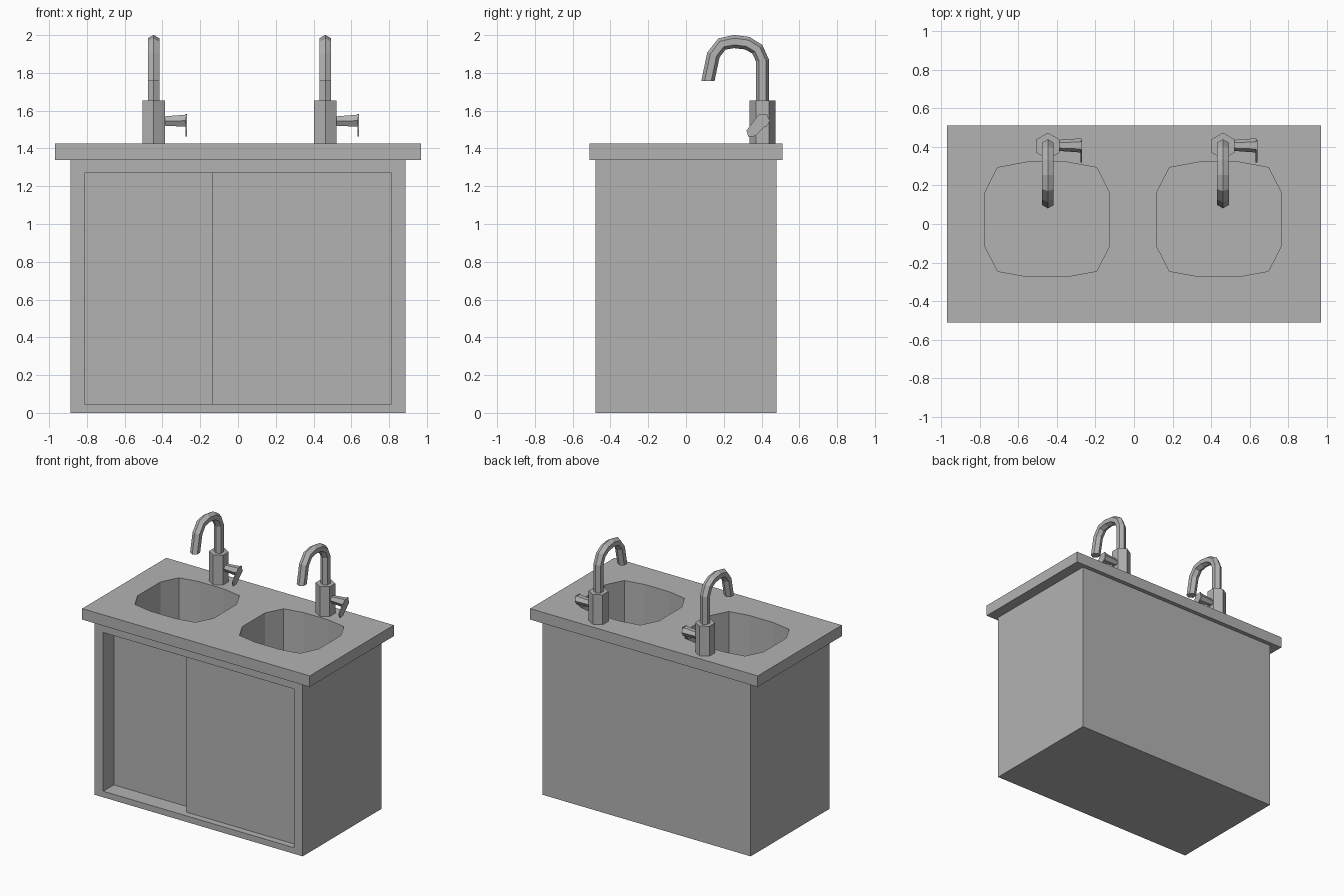
import bpy, bmesh, math
from mathutils import Vector

cube = bpy.data.objects.get("Cube")
if cube:
    bpy.data.objects.remove(cube, do_unlink=True)

GREY = (0.45, 0.45, 0.45, 1)
steel = bpy.data.materials.new("plain_grey")
steel.use_nodes = True
steel.diffuse_color = GREY
steel.node_tree.nodes["Principled BSDF"].inputs["Base Color"].default_value = GREY

COUNTER_TOP, COUNTER_BOTTOM, BASIN_FLOOR = 1.425, 1.34, 1.09


def finish(name, bm, recalc=True):
    if recalc:
        bmesh.ops.recalc_face_normals(bm, faces=bm.faces)
    mesh = bpy.data.meshes.new(name)
    bm.to_mesh(mesh)
    bm.free()
    mesh.materials.append(steel)
    obj = bpy.data.objects.new(name, mesh)
    bpy.context.scene.collection.objects.link(obj)
    return obj


def add_box(bm, lo, hi):
    geom = bmesh.ops.create_cube(bm, size=1)
    for v in geom["verts"]:
        v.co = Vector([lo[i] + (v.co[i] + 0.5) * (hi[i] - lo[i]) for i in range(3)])


def loft(bm, rings, cap_start=True, cap_end=True):
    """Skin a list of equal-length point rings."""
    loops = [[bm.verts.new(p) for p in ring] for ring in rings]
    n = len(loops[0])
    for a, b in zip(loops, loops[1:]):
        for i in range(n):
            j = (i + 1) % n
            bm.faces.new((a[i], a[j], b[j], b[i]))
    if cap_start:
        bm.faces.new(loops[0][::-1])
    if cap_end:
        bm.faces.new(loops[-1])


def hexagon(center, radius, u, v):
    """Six points around center, with one corner along u."""
    c, u, v = Vector(center), Vector(u), Vector(v)
    return [c + radius * (math.cos(k * math.pi / 3) * u + math.sin(k * math.pi / 3) * v)
            for k in range(6)]


X, Y, Z = (1, 0, 0), (0, 1, 0), (0, 0, 1)


def basin_outline(cx, z):
    """Twelve-sided rounded rectangle."""
    quarter = [(0.324, 0.138), (0.257, 0.269), (0.104, 0.297)]
    pts = quarter + [(-x, y) for x, y in quarter[::-1]]
    pts += [(-x, -y) for x, y in pts]
    return [Vector((cx + x, 0.024 + y, z)) for x, y in pts]


# Cabinet: open-topped body with a recessed front
bm = bmesh.new()
add_box(bm, (-0.888, -0.48, 0), (0.888, 0.48, COUNTER_BOTTOM))
bm.faces.ensure_lookup_table()
top = max(bm.faces, key=lambda f: f.calc_center_median().z)
front = min(bm.faces, key=lambda f: f.calc_center_median().y)
bmesh.ops.delete(bm, geom=[top], context="FACES_ONLY")
bmesh.ops.inset_individual(bm, faces=[front], thickness=0.05)
for v in front.verts:
    v.co.x = math.copysign(0.813, v.co.x)
    v.co.z = 0.047 if v.co.z < 0.5 else 1.27
recess = bmesh.ops.extrude_discrete_faces(bm, faces=[front])["faces"][0]
bmesh.ops.translate(bm, verts=recess.verts, vec=(0, 0.13, 0))
finish("cabinet_body", bm, recalc=False)

# Sliding doors: one set back, one nearer the front
for name, x0, x1, y0 in (("rear_door", -0.813, -0.1, -0.352),
                         ("front_door", -0.138, 0.813, -0.43)):
    bm = bmesh.new()
    add_box(bm, (x0, y0, 0.047), (x1, y0 + 0.075, 1.27))
    finish(name, bm)

# Countertop with two basin openings
CENTERS = (-0.451, 0.441)
bm = bmesh.new()
loops = [[Vector((x, y, COUNTER_TOP)) for x, y in
          ((-0.97, -0.512), (0.97, -0.512), (0.97, 0.512), (-0.97, 0.512))]]
loops += [basin_outline(cx, COUNTER_TOP) for cx in CENTERS]
edges = []
for loop in loops:
    vs = [bm.verts.new(p) for p in loop]
    edges += [bm.edges.new((vs[i - 1], vs[i])) for i in range(len(vs))]
bmesh.ops.triangle_fill(bm, use_beauty=True, use_dissolve=False, edges=edges, normal=Z)
ext = bmesh.ops.extrude_face_region(bm, geom=bm.faces[:], use_keep_orig=True)
moved = [g for g in ext["geom"] if isinstance(g, bmesh.types.BMVert)]
bmesh.ops.translate(bm, verts=moved, vec=(0, 0, COUNTER_BOTTOM - COUNTER_TOP))
finish("countertop", bm)

for side, cx, fx in (("right", CENTERS[0], -0.447), ("left", CENTERS[1], 0.462)):
    # Basin shell, facing inwards
    bm = bmesh.new()
    loft(bm, [basin_outline(cx, COUNTER_BOTTOM), basin_outline(cx, BASIN_FLOOR)],
         cap_start=False)
    for f in bm.faces:
        inward = Vector((cx, 0.024, COUNTER_TOP)) - f.calc_center_median()
        f.normal_update()
        if f.normal.dot(inward) < 0:
            f.normal_flip()
    finish(side + "_basin", bm, recalc=False)

    # Drain plate
    bm = bmesh.new()
    loft(bm, [hexagon((fx, 0.09, z), 0.077, Y, X)
              for z in (BASIN_FLOOR, BASIN_FLOOR + 0.006)])
    finish(side + "_drain", bm)

    # Faucet base column
    bm = bmesh.new()
    loft(bm, [hexagon((fx, 0.405, z), 0.069, Y, X) for z in (COUNTER_TOP, 1.655)])
    finish(side + "_faucet_base", bm)

    # Bent spout, swept along a path in the YZ plane
    path = [Vector((fx, y, z)) for y, z in (
        (0.405, 1.65), (0.405, 1.865), (0.378, 1.925), (0.325, 1.957), (0.255, 1.966),
        (0.19, 1.953), (0.145, 1.895), (0.116, 1.757))]
    rings = []
    for i, p in enumerate(path):
        d = (path[min(i + 1, len(path) - 1)] - path[max(i - 1, 0)]).normalized()
        if i == 0 or i == len(path) - 1:
            d = Vector(Z) if i == 0 else Vector((0, 0, -1))
        rings.append(hexagon(p, 0.035, d.cross(Vector(X)), X))
    bm = bmesh.new()
    loft(bm, rings)
    finish(side + "_spout", bm)

    # Lever stem, widening outwards
    bm = bmesh.new()
    loft(bm, [hexagon((fx + 0.05, 0.408, 1.545), 0.028, Y, Z),
              hexagon((fx + 0.174, 0.408, 1.547), 0.037, Y, Z)])
    finish(side + "_lever_stem", bm)

    # Thin slanted lever blade
    blade = ((0.43, 1.582), (0.437, 1.535), (0.365, 1.465),
             (0.33, 1.462), (0.32, 1.495), (0.385, 1.58))
    bm = bmesh.new()
    loft(bm, [[Vector((fx + dx, y, z)) for y, z in blade] for dx in (0.17, 0.178)])
    finish(side + "_lever_blade", bm)
